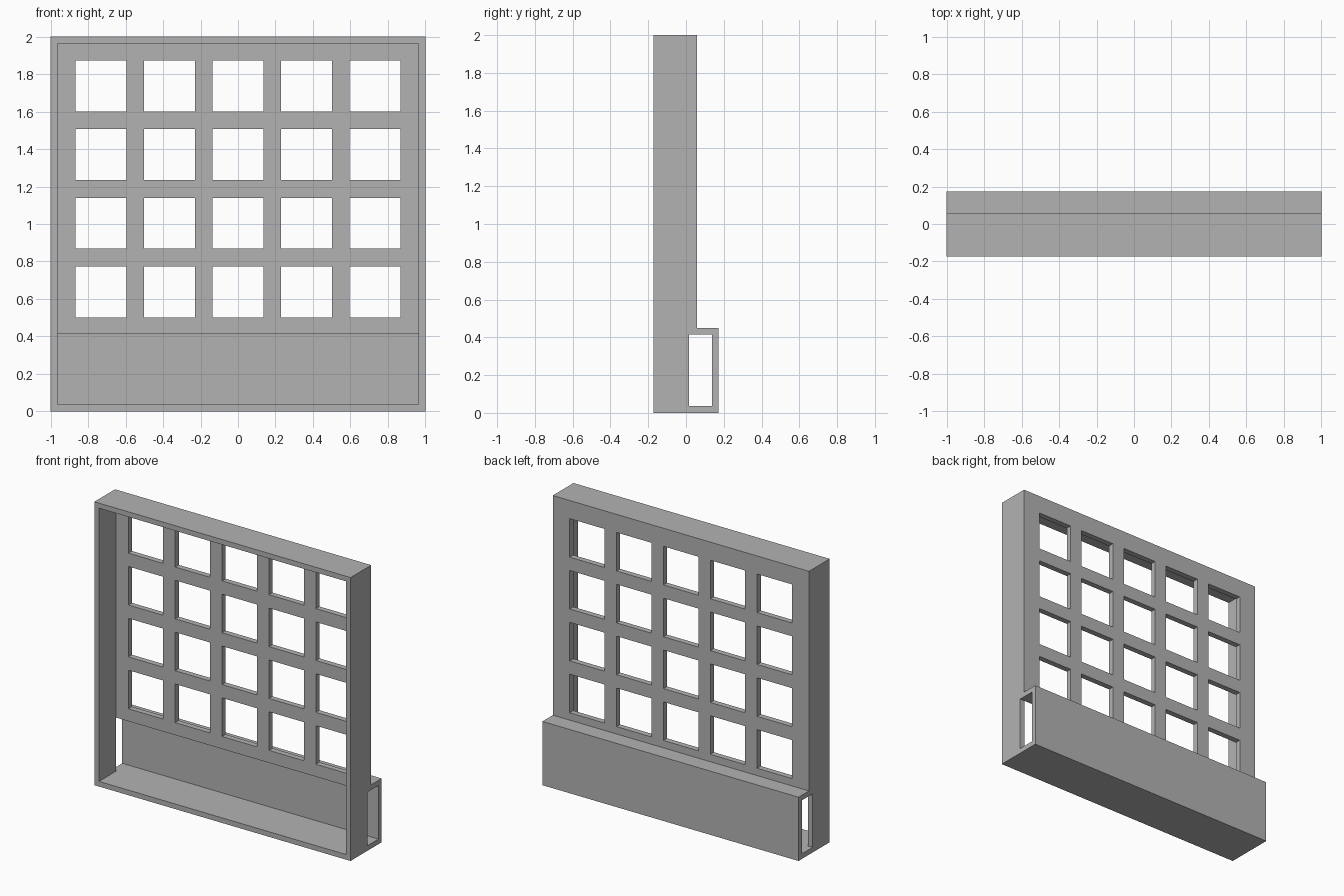
import bpy
import bmesh

default = bpy.data.objects.get("Cube")
if default:
    bpy.data.objects.remove(default, do_unlink=True)

WALL = 0.036
FRONT, BACK = -0.173, 0.173
PANEL_IN, PANEL_OUT = 0.017, 0.057   # faces of the grid panel
BOX_TOP = 0.45

grey = bpy.data.materials.new("plain grey")
grey.use_nodes = True
grey.diffuse_color = (0.45, 0.45, 0.45, 1)
grey.node_tree.nodes["Principled BSDF"].inputs["Base Color"].default_value = (0.45, 0.45, 0.45, 1)


def prism(bm, profile, x0, x1):
    """Extrude a closed (y, z) profile from x0 to x1."""
    face = bm.faces.new([bm.verts.new((x0, y, z)) for y, z in profile])
    out = bmesh.ops.extrude_face_region(bm, geom=[face])
    verts = [v for v in out["geom"] if isinstance(v, bmesh.types.BMVert)]
    bmesh.ops.translate(bm, verts=verts, vec=(x1 - x0, 0, 0))


def rect(y0, y1, z0, z1):
    return [(y0, z0), (y1, z0), (y1, z1), (y0, z1)]


def make(name, prisms):
    bm = bmesh.new()
    for p in prisms:
        prism(bm, *p)
    bmesh.ops.recalc_face_normals(bm, faces=bm.faces)
    mesh = bpy.data.meshes.new(name)
    bm.to_mesh(mesh)
    bm.free()
    mesh.materials.append(grey)
    obj = bpy.data.objects.new(name, mesh)
    bpy.context.collection.objects.link(obj)
    return obj


def cut(target, cutter):
    mod = target.modifiers.new(cutter.name, 'BOOLEAN')
    mod.operation, mod.solver, mod.object = 'DIFFERENCE', 'EXACT', cutter
    bpy.context.view_layer.objects.active = target
    bpy.ops.object.modifier_apply(modifier=mod.name)
    bpy.data.objects.remove(cutter, do_unlink=True)


# Tall frame with a low box along the back
body = make("grid_frame", [([
    (FRONT, 0), (BACK, 0), (BACK, BOX_TOP), (PANEL_OUT, BOX_TOP),
    (PANEL_OUT, 2), (FRONT, 2)], -1, 1)])

# Open front cavity reaching into the box
box_ceiling = BOX_TOP - WALL
cut(body, make("cavity_cutter", [([
    (FRONT - 0.1, WALL), (BACK - WALL, WALL), (BACK - WALL, box_ceiling),
    (PANEL_IN, box_ceiling), (PANEL_IN, 2 - WALL), (FRONT - 0.1, 2 - WALL)],
    WALL - 1, 1 - WALL)]))

# Open ends of the box
for side in (-1, 1):
    cut(body, make("end_cutter", [(
        rect(PANEL_IN, BACK - WALL, WALL, box_ceiling), side * 0.9, side * 1.1)]))

# Grid of square windows
PITCH, HALF = 0.366, 0.136
windows = []
for col in range(-2, 3):
    for row in range(4):
        x, z = col * PITCH, 0.638 + row * PITCH
        windows.append((rect(0, 0.1, z - HALF, z + HALF), x - HALF, x + HALF))
cut(body, make("window_cutter", windows))
